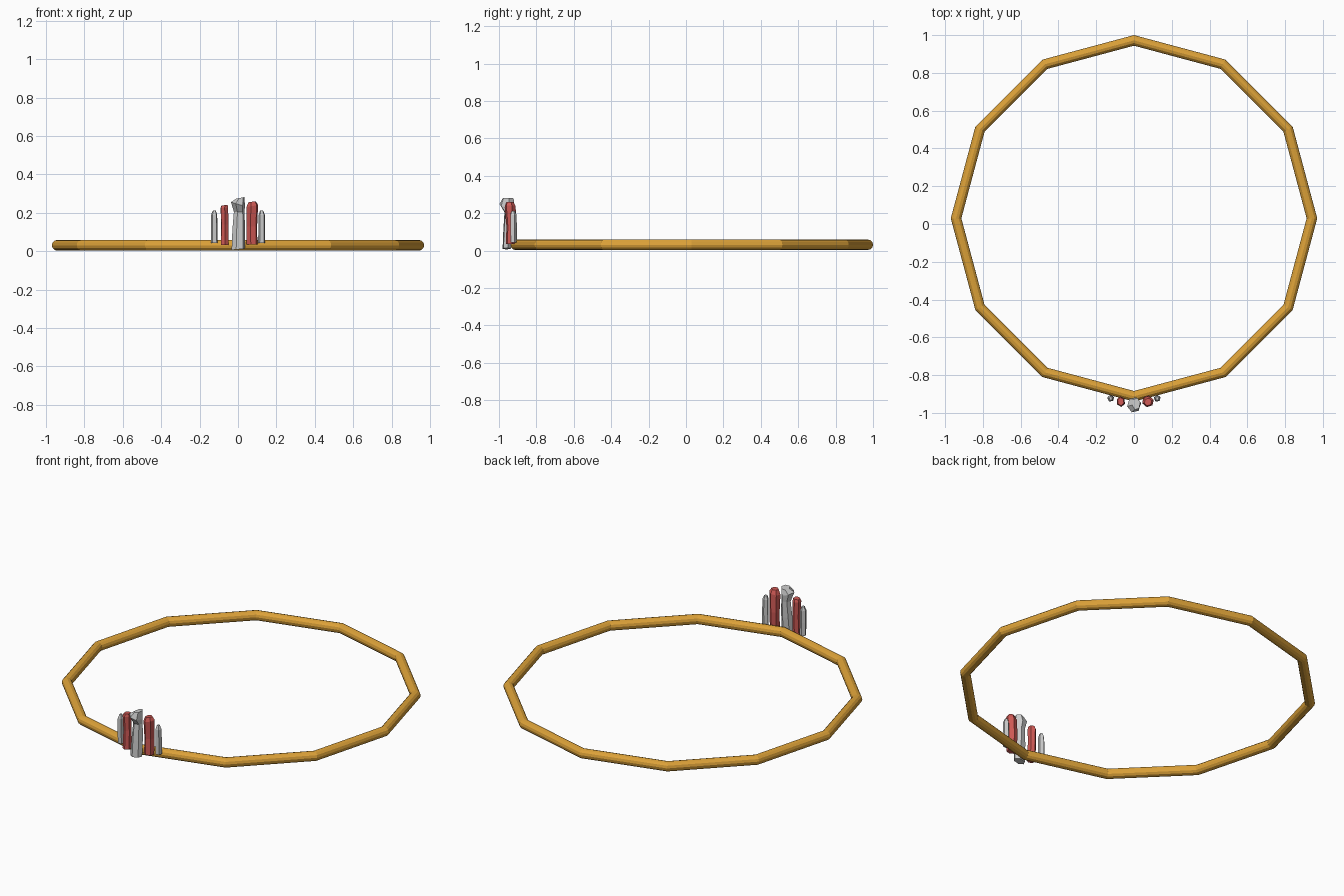
import bpy, bmesh, math

if "Cube" in bpy.data.objects:
    bpy.data.objects.remove(bpy.data.objects["Cube"])

def material(name, col):
    m = bpy.data.materials.new(name)
    m.diffuse_color = col
    m.use_nodes = True
    m.node_tree.nodes["Principled BSDF"].inputs["Base Color"].default_value = m.diffuse_color
    return m

GOLD = material("gold", (0.72, 0.36, 0.04, 1))
RED = material("red_crystal", (0.62, 0.1, 0.09, 1))

def loft(name, rings, mat=None, closed=False):
    """Skin a series of equal-length point rings."""
    bm = bmesh.new()
    vs = [[bm.verts.new(p) for p in r] for r in rings]
    n = len(rings[0])
    for i in range(len(vs) if closed else len(vs) - 1):
        a, b = vs[i], vs[(i + 1) % len(vs)]
        for j in range(n):
            k = (j + 1) % n
            bm.faces.new((a[j], a[k], b[k], b[j]))
    if not closed:
        bm.faces.new(vs[0][::-1])
        bm.faces.new(vs[-1])
    bmesh.ops.recalc_face_normals(bm, faces=bm.faces)
    me = bpy.data.meshes.new(name)
    bm.to_mesh(me)
    bm.free()
    ob = bpy.data.objects.new(name, me)
    bpy.context.collection.objects.link(ob)
    if mat:
        me.materials.append(mat)
    return ob

# Twelve-sided circlet band
R, r, cy, cz = 0.942, 0.028, 0.03, 0.031
rings = []
for i in range(12):
    a = math.radians(30 * i)
    rings.append([((R + r * math.cos(t)) * math.cos(a),
                   cy + (R + r * math.cos(t)) * math.sin(a),
                   cz + r * math.sin(t))
                  for t in [math.tau * j / 12 for j in range(12)]])
loft("circlet_band", rings, GOLD, closed=True)

def shard(name, levels, sides=6, spin=0.3, mat=None):
    """Rough crystal: levels are (z, x, y, rx, ry, slope of the cut)."""
    rings = []
    for z, x, y, rx, ry, slope in levels:
        ring = []
        for j in range(sides):
            t = spin + math.tau * j / sides
            dx, dy = rx * math.cos(t), ry * math.sin(t)
            ring.append((x + dx, y + dy, z + slope * dx))
        rings.append(ring)
    loft(name, rings, mat)

# Tall centre crystal with a flared, forward-leaning head
shard("centre_crystal", [
    (0.010, 0.002, -0.958, 0.036, 0.024, 0.1),
    (0.110, 0.004, -0.952, 0.034, 0.026, 0),
    (0.205, 0.006, -0.947, 0.028, 0.025, 0),
    (0.245, 0.000, -0.957, 0.037, 0.042, -0.3),
    (0.278, 0.012, -0.952, 0.022, 0.032, 0.2)], spin=0.2)

# Red crystals beside it
shard("right_red_crystal", [
    (0.035, 0.073, -0.938, 0.029, 0.025, 0),
    (0.130, 0.072, -0.934, 0.029, 0.027, 0),
    (0.235, 0.074, -0.940, 0.032, 0.030, 0.2),
    (0.258, 0.074, -0.942, 0.020, 0.020, 0.1)], mat=RED)
shard("left_red_crystal", [
    (0.032, -0.069, -0.942, 0.023, 0.026, 0),
    (0.140, -0.069, -0.938, 0.021, 0.025, 0),
    (0.225, -0.071, -0.940, 0.022, 0.027, 0),
    (0.240, -0.070, -0.940, 0.018, 0.021, 0.1)], spin=0.6, mat=RED)

# Small outer crystals
for name, s in (("left_small_crystal", -1), ("right_small_crystal", 1)):
    shard(name, [
        (0.043, s * 0.123, -0.923, 0.019, 0.018, 0),
        (0.120, s * 0.124, -0.923, 0.018, 0.019, 0),
        (0.190, s * 0.124, -0.924, 0.017, 0.018, 0),
        (0.212, s * 0.123, -0.924, 0.008, 0.010, 0.1)], sides=5, spin=0.4)
